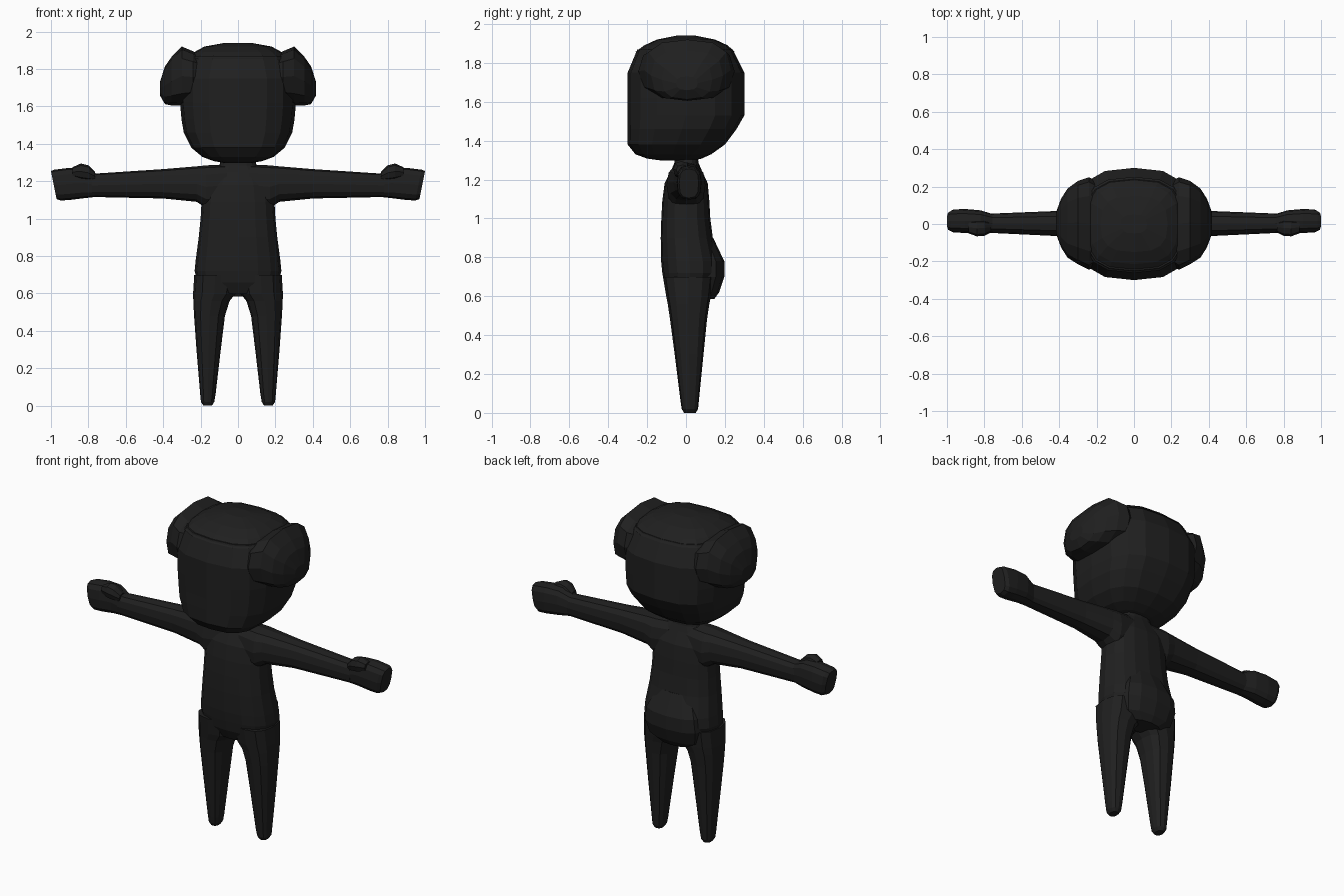
import bpy, bmesh, math

dark = bpy.data.materials.new("charcoal black")
dark.diffuse_color = (0.014, 0.014, 0.014, 1)


def ring(axis, t, a0, a1, b0, b1, n, p):
    """Rounded-square loop at height t on the axis, filling a0..a1 by b0..b1."""
    pts = []
    for i in range(n):
        ang = 2 * math.pi * i / n
        c, s = math.cos(ang), math.sin(ang)
        a = (a0 + a1) / 2 + (a1 - a0) / 2 * math.copysign(abs(c) ** p, c)
        b = (b0 + b1) / 2 + (b1 - b0) / 2 * math.copysign(abs(s) ** p, s)
        pts.append((a, b, t) if axis == 'z' else (t, a, b))
    return pts


def loft(name, axis, rows, n=12, p=0.8, mirror=False):
    """Skin a closed, flat-shaded solid through the rows (t, a0, a1, b0, b1)."""
    bm = bmesh.new()
    loops = [[bm.verts.new(v) for v in ring(axis, *r, n, p)] for r in rows]
    for lo, hi in zip(loops, loops[1:]):
        for i in range(n):
            j = (i + 1) % n
            bm.faces.new((lo[i], lo[j], hi[j], hi[i]))
    bm.faces.new(loops[0])
    bm.faces.new(loops[-1])
    bmesh.ops.recalc_face_normals(bm, faces=bm.faces[:])
    me = bpy.data.meshes.new(name)
    bm.to_mesh(me)
    bm.free()
    me.materials.append(dark)
    ob = bpy.data.objects.new(name, me)
    bpy.context.collection.objects.link(ob)
    if mirror:
        ob.modifiers.new("Mirror", 'MIRROR')
    return ob


def sym(rows):
    """Expand (z, half width, front, back) into full rows."""
    return [(z, -w, w, f, b) for z, w, f, b in rows]


# Head: flat face, jaw sweeping up to the back
loft("head", 'z', sym([
    (1.297, 0.07, -0.12, 0.04), (1.308, 0.13, -0.20, 0.08),
    (1.33, 0.19, -0.26, 0.13), (1.38, 0.25, -0.30, 0.20),
    (1.46, 0.29, -0.30, 0.26), (1.53, 0.302, -0.30, 0.30),
    (1.62, 0.31, -0.30, 0.30), (1.75, 0.31, -0.30, 0.30),
    (1.87, 0.265, -0.25, 0.24)]), n=16, p=0.72)

# Hair cap over the crown
loft("hair_cap", 'z', sym([
    (1.855, 0.275, -0.262, 0.252), (1.89, 0.235, -0.215, 0.215),
    (1.92, 0.18, -0.15, 0.15), (1.94, 0.07, -0.05, 0.05)]), n=16, p=0.72)

# Side hair puffs
loft("hair_puff", 'x', [
    (0.19, -0.21, 0.22, 1.65, 1.87), (0.24, -0.245, 0.25, 1.62, 1.895),
    (0.30, -0.215, 0.23, 1.605, 1.92), (0.355, -0.18, 0.19, 1.605, 1.865),
    (0.39, -0.125, 0.135, 1.612, 1.815), (0.418, -0.05, 0.06, 1.66, 1.73)],
    n=12, p=0.75, mirror=True)

# Neck and torso, with the seat swelling at the back
loft("torso", 'z', sym([
    (0.60, 0.09, -0.085, 0.12), (0.66, 0.215, -0.112, 0.145),
    (0.72, 0.232, -0.122, 0.165), (0.78, 0.226, -0.128, 0.165),
    (0.90, 0.21, -0.13, 0.138), (1.00, 0.20, -0.127, 0.125),
    (1.09, 0.195, -0.122, 0.12), (1.18, 0.18, -0.11, 0.112),
    (1.25, 0.14, -0.075, 0.08), (1.285, 0.10, -0.06, 0.065),
    (1.32, 0.09, -0.055, 0.06)]), n=16)
loft("seat", 'z', sym([
    (0.585, 0.10, 0.02, 0.145), (0.62, 0.17, 0.0, 0.17),
    (0.70, 0.19, 0.0, 0.197), (0.78, 0.18, 0.0, 0.197),
    (0.90, 0.12, 0.0, 0.14)]), n=12, p=0.85)

# Tapered legs
loft("leg", 'z', [
    (0.0, 0.14, 0.185, -0.01, 0.05), (0.02, 0.127, 0.198, -0.022, 0.062),
    (0.06, 0.12, 0.202, -0.028, 0.066), (0.30, 0.092, 0.222, -0.058, 0.09),
    (0.48, 0.07, 0.235, -0.082, 0.108), (0.56, 0.045, 0.239, -0.094, 0.12),
    (0.60, 0.012, 0.24, -0.102, 0.128), (0.70, 0.01, 0.234, -0.118, 0.14)],
    n=12, mirror=True)

# Outstretched arms
loft("arm", 'x', [
    (0.06, -0.09, 0.09, 1.07, 1.29), (0.17, -0.10, 0.10, 1.055, 1.285),
    (0.22, -0.09, 0.09, 1.09, 1.28), (0.40, -0.065, 0.07, 1.108, 1.265),
    (0.78, -0.047, 0.055, 1.116, 1.24)], n=12, mirror=True)

# Mitten hands, the end cut at a slant
hand = loft("hand", 'x', [
    (0.755, -0.045, 0.053, 1.117, 1.24), (0.82, -0.045, 0.073, 1.11, 1.27),
    (0.90, -0.048, 0.08, 1.10, 1.272), (0.965, -0.045, 0.078, 1.097, 1.262),
    (0.985, -0.035, 0.065, 1.105, 1.255)], n=12, p=0.7, mirror=True)
for v in hand.data.vertices:
    if v.co.x > 0.95:
        v.co.x += (v.co.z - 1.18) * 0.2

# Thumbs along the upper front of the hand
loft("thumb", 'x', [
    (0.765, -0.045, 0.01, 1.205, 1.25), (0.80, -0.063, 0.02, 1.205, 1.285),
    (0.84, -0.066, 0.02, 1.21, 1.295), (0.885, -0.05, 0.015, 1.225, 1.275)],
    n=8, p=0.8, mirror=True)
